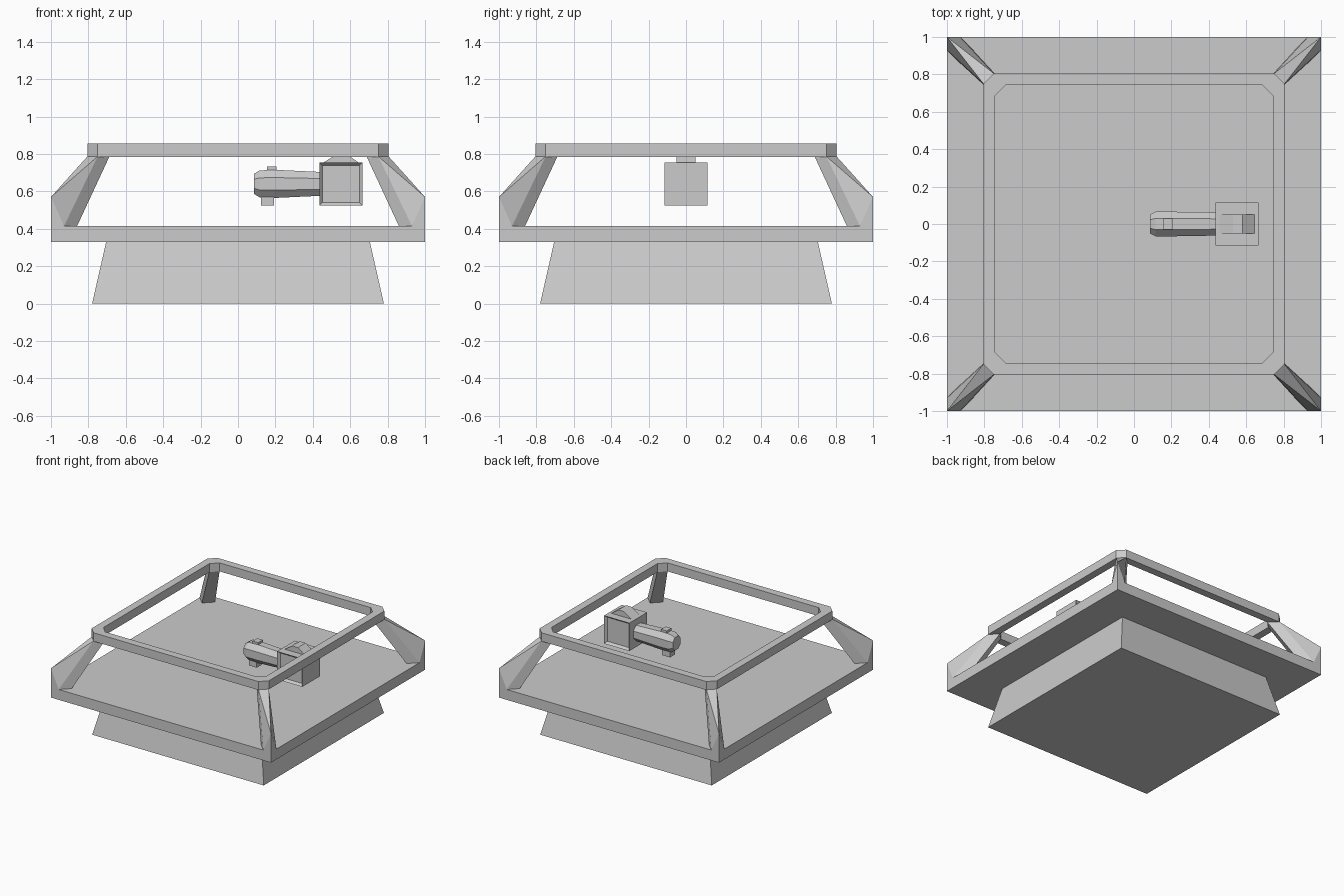
import bpy, bmesh, math

if "Cube" in bpy.data.objects:
    bpy.data.objects.remove(bpy.data.objects["Cube"])

def make(name, bm):
    bmesh.ops.recalc_face_normals(bm, faces=bm.faces)
    me = bpy.data.meshes.new(name)
    bm.to_mesh(me)
    bm.free()
    ob = bpy.data.objects.new(name, me)
    bpy.context.collection.objects.link(ob)
    return ob

def loft(name, sections, caps=True, closed=False):
    """Skin a list of equal-length point loops."""
    bm = bmesh.new()
    rings = [[bm.verts.new(p) for p in s] for s in sections]
    n = len(rings[0])
    pairs = list(zip(rings, rings[1:])) + ([(rings[-1], rings[0])] if closed else [])
    for a, b in pairs:
        for i in range(n):
            j = (i + 1) % n
            bm.faces.new((a[i], a[j], b[j], b[i]))
    if caps and not closed:
        bm.faces.new(rings[0][::-1])
        bm.faces.new(rings[-1])
    return make(name, bm)

def square(h, z):
    return [(-h, -h, z), (h, -h, z), (h, h, z), (-h, h, z)]

def chamfered(h, c, z):
    k = h - c
    return [(-k, -h, z), (k, -h, z), (h, -k, z), (h, k, z),
            (k, h, z), (-k, h, z), (-h, k, z), (-h, -k, z)]

def box(name, x0, x1, y, z0, z1):
    return loft(name, [[(x0, -y, z), (x1, -y, z), (x1, y, z), (x0, y, z)] for z in (z0, z1)])

# Tapered foot and wide platform
loft("tapered_base", [square(0.78, 0), square(0.705, 0.33)])
loft("platform", [square(1, 0.33), square(1, 0.415)])

# Chamfered top rail
loft("top_rail", [chamfered(0.805, 0.055, 0.785), chamfered(0.805, 0.055, 0.855),
                  chamfered(0.742, 0.055, 0.855), chamfered(0.742, 0.055, 0.785)], closed=True)

# Leaning corner struts: hull of half the outline mirrored over the diagonal
half = [(0.93, 1, 0.415), (0.86, 0.93, 0.415), (0.75, 0.805, 0.787), (0.687, 0.742, 0.787)]
outline = half + [(y, x, z) for x, y, z in half] + [(1, 1, 0.36), (1, 1, 0.57)]
for sx in (-1, 1):
    for sy in (-1, 1):
        bm = bmesh.new()
        for x, y, z in outline:
            bm.verts.new((x * sx, y * sy, z))
        bmesh.ops.convex_hull(bm, input=bm.verts)
        bmesh.ops.dissolve_limit(bm, angle_limit=0.01, verts=bm.verts, edges=bm.edges)
        make("corner_strut", bm)

# Device housing with recessed side panels
housing = box("device_housing", 0.435, 0.665, 0.115, 0.525, 0.755)
bm = bmesh.new()
bm.from_mesh(housing.data)
bm.normal_update()
sides = [f for f in bm.faces if abs(f.normal.y) > 0.9]
bmesh.ops.inset_individual(bm, faces=sides, thickness=0.023)
for f in sides:
    s = 1 if f.calc_center_median().y > 0 else -1
    for v in f.verts:
        v.co.y -= s * 0.02
bm.to_mesh(housing.data)
bm.free()

# Raised cap on the housing
profile = [(0.45, 0.75), (0.53, 0.80), (0.58, 0.80), (0.65, 0.75)]
loft("housing_cap", [[(x, y, z) for x, z in profile] for y in (-0.05, 0.05)])

# Rounded barrel along x
def barrel_ring(x, ry, rz):
    c = 0.45
    return [(x, a * ry, 0.64 + b * rz) for a, b in
            ((-c, -1), (c, -1), (1, -c), (1, c), (c, 1), (-c, 1), (-1, c), (-1, -c))]
loft("barrel", [barrel_ring(0.085, 0.05, 0.053), barrel_ring(0.115, 0.066, 0.072),
                barrel_ring(0.2, 0.066, 0.075), barrel_ring(0.435, 0.062, 0.064)])

# Sight block above and grip block below
box("top_block", 0.155, 0.205, 0.03, 0.70, 0.733)
box("lower_block", 0.122, 0.193, 0.033, 0.525, 0.60)
